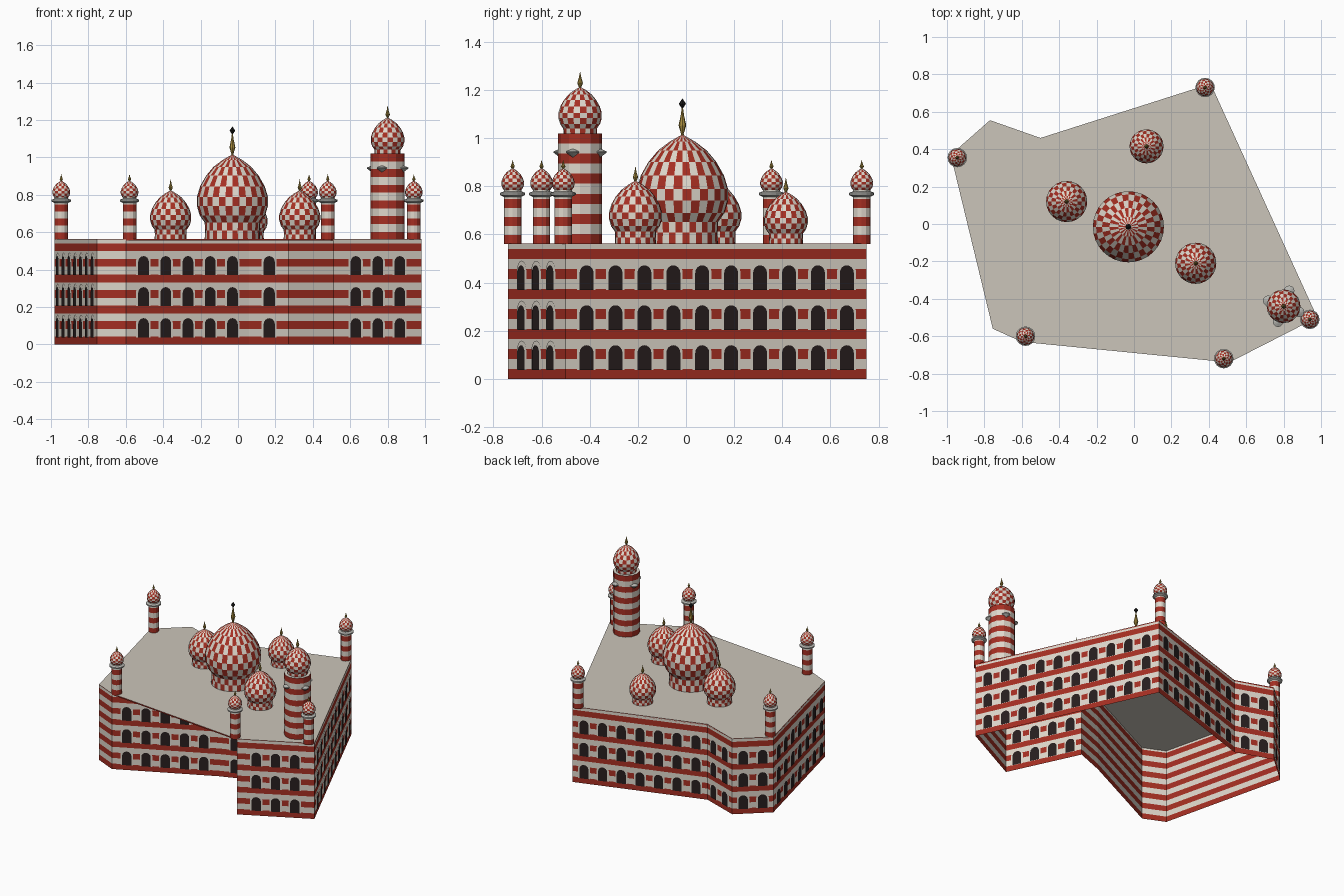
import bpy, bmesh
from math import sin, cos, pi, radians, hypot
from mathutils import Vector

if "Cube" in bpy.data.objects:
    bpy.data.objects.remove(bpy.data.objects["Cube"], do_unlink=True)


def material(name, rgb):
    m = bpy.data.materials.new(name)
    m.use_nodes = True
    m.diffuse_color = (*rgb, 1)
    node = next(n for n in m.node_tree.nodes if n.type == 'BSDF_PRINCIPLED')
    node.inputs["Base Color"].default_value = (*rgb, 1)
    return m


RED = material("brick red", (0.38, 0.028, 0.016))
WHITE = material("cream stone", (0.73, 0.68, 0.60))
ROOF = material("roof stone", (0.60, 0.56, 0.49))
DARK = material("window dark", (0.02, 0.013, 0.013))
GOLD = material("old gold", (0.38, 0.26, 0.05))
GREY = material("balcony grey", (0.46, 0.46, 0.43))
BLACK = material("black tip", (0.012, 0.012, 0.012))


def finish(name, bm, mats):
    mesh = bpy.data.meshes.new(name)
    bm.to_mesh(mesh)
    bm.free()
    for m in mats:
        mesh.materials.append(m)
    ob = bpy.data.objects.new(name, mesh)
    bpy.context.collection.objects.link(ob)
    return ob


def lathe(name, profile, centre, sides, mats, rule=lambda i, j: 0, turn=0.0):
    """Spin (radius, height) points; rule(side, row) picks the colour."""
    bm = bmesh.new()
    rings = []
    for r, z in profile:
        if r < 1e-4:
            rings.append([bm.verts.new((centre[0], centre[1], z))] * sides)
        else:
            angles = [turn + 2 * pi * i / sides for i in range(sides)]
            rings.append([bm.verts.new((centre[0] + r * cos(a),
                                        centre[1] + r * sin(a), z)) for a in angles])
    for j in range(len(rings) - 1):
        lo, hi = rings[j], rings[j + 1]
        for i in range(sides):
            k = (i + 1) % sides
            quad = list(dict.fromkeys((lo[i], lo[k], hi[k], hi[i])))
            if len(quad) > 2:
                bm.faces.new(quad).material_index = rule(i, j)
    return finish(name, bm, mats)


def checker(i, j):
    return (i + j) % 2


def bands(i, j):
    return j % 2


def finial(name, centre, z, height, radius):
    shape = [(0.5, 0), (0.35, 0.15), (1, 0.38), (0.45, 0.65), (0, 1)]
    lathe(name, [(r * radius, z + h * height) for r, h in shape], centre, 8, [GOLD])


# Onion dome outline in units of its widest radius
ONION = [(0.78, 0), (0.77, 0.25), (0.78, 0.48), (0.92, 0.68), (1, 0.95), (1, 1.2),
         (0.91, 1.5), (0.74, 1.8), (0.53, 2.05), (0.28, 2.24), (0, 2.4)]


def onion(name, centre, z, radius, sides, start=0):
    pts = [(r * radius, z + (h - ONION[start][1]) * radius) for r, h in ONION[start:]]
    lathe(name, pts, centre, sides, [RED, WHITE], checker)
    return pts[-1][1]


def striped_shaft(name, centre, r, z0, z1, count, sides):
    pts = [(r, z0 + (z1 - z0) * i / count) for i in range(count + 1)]
    lathe(name, pts + [(0, z1)], centre, sides, [RED, WHITE], bands)


# Footprint, counterclockwise; the second and third corners form the front recess
PLAN = [(-0.60, -0.63), (0.06, -0.31), (0.27, -0.23), (0.51, -0.74), (0.98, -0.50),
        (0.41, 0.75), (-0.50, 0.46), (-0.77, 0.555), (-0.98, 0.37), (-0.755, -0.56)]
INWARD_WALL = 2
TOP, BAND, PITCH = 0.56, 0.0415, 0.132

# Striped walls
bm = bmesh.new()
levels = [min(i * BAND, TOP) for i in range(15)]
for n, a in enumerate(PLAN):
    b = PLAN[(n + 1) % len(PLAN)]
    for s in range(14):
        lo, hi = levels[s], levels[s + 1]
        if hi - lo > 1e-4:
            f = bm.faces.new([bm.verts.new(p) for p in
                              ((*a, lo), (*b, lo), (*b, hi), (*a, hi))])
            f.material_index = s % 2
finish("walls", bm, [RED, WHITE])

# Roof slab, bridging the recess
bm = bmesh.new()
outline = PLAN[:1] + PLAN[3:]
low = [bm.verts.new((x, y, TOP - 0.006)) for x, y in outline]
high = [bm.verts.new((x, y, TOP + 0.003)) for x, y in outline]
bm.faces.new(high)
bm.faces.new(low[::-1])
for i in range(len(outline)):
    k = (i + 1) % len(outline)
    bm.faces.new((low[i], low[k], high[k], high[i])).material_index = 1
finish("roof", bm, [ROOF, RED])


def arch(bm, at, along, out, z, half, height, lift, mat):
    """One flat round-headed plate standing just off a wall."""
    spring = z + height - half
    pts = [(-half, z), (half, z)]
    pts += [(half * cos(pi * t / 8), spring + half * sin(pi * t / 8)) for t in range(9)]
    verts = []
    for u, h in pts:
        p = at + along * u + out * lift
        verts.append(bm.verts.new((p.x, p.y, h)))
    f = bm.faces.new(verts)
    f.material_index = mat
    f.normal_update()
    if f.normal.dot(Vector((out.x, out.y, 0))) < 0:
        f.normal_flip()


# Arched windows with cream surrounds, three storeys
bm = bmesh.new()
for n, a in enumerate(PLAN):
    a, b = Vector(a), Vector(PLAN[(n + 1) % len(PLAN)])
    length = (b - a).length
    if length < 0.2:
        continue
    along = (b - a) / length
    out = Vector((along.y, -along.x)) * (-1 if n == INWARD_WALL else 1)
    count = int(length / PITCH)
    for w in range(count):
        at = (a + b) / 2 + along * PITCH * (w - (count - 1) / 2)
        for storey in range(3):
            base = storey * 4 * BAND + 0.038
            arch(bm, at, along, out, base, 0.043, 0.121, 0.003, 0)
            arch(bm, at, along, out, base, 0.032, 0.102, 0.006, 1)
finish("windows", bm, [WHITE, DARK])

# Great dome with its spire and dark tip
hub = (-0.03, -0.015)
apex = onion("great_dome", hub, TOP, 0.19, 32)
finial("great_spire", hub, apex - 0.02, 0.15, 0.016)
lathe("spire_tip", [(0, 1.12), (0.015, 1.143), (0, 1.165)], hub, 8, [BLACK])

# Lesser domes
for tag, spot, r in (("right", (-0.36, 0.12), 0.11), ("front", (0.33, -0.21), 0.11),
                     ("back", (0.067, 0.415), 0.091)):
    apex = onion(tag + "_dome", spot, TOP, r, 24)
    finial(tag + "_dome_finial", spot, apex - 0.015, 0.075, 0.011)

# Slim corner turrets
for n, spot in enumerate([(0.94, -0.51), (0.38, 0.73), (-0.945, 0.355),
                          (-0.58, -0.60), (0.48, -0.72)]):
    tag = "turret_%d" % (n + 1)
    striped_shaft(tag + "_shaft", spot, 0.036, TOP, 0.785, 6, 12)
    lathe(tag + "_balcony", [(0.034, 0.755), (0.052, 0.764), (0.052, 0.773), (0.034, 0.78)],
          spot, 16, [GREY])
    apex = onion(tag + "_dome", spot, 0.785, 0.047, 16, 2)
    finial(tag + "_finial", spot, apex - 0.01, 0.045, 0.009)

# Tall tower with four small balconies
tower = (0.80, -0.44)
striped_shaft("tower_shaft", tower, 0.091, TOP, 1.02, 11, 12)
apex = onion("tower_dome", tower, 1.02, 0.09, 20, 1)
finial("tower_finial", tower, apex - 0.015, 0.08, 0.012)
for n in range(4):
    a = radians(-20 + 90 * n)
    spot = (tower[0] + 0.088 * cos(a), tower[1] + 0.088 * sin(a))
    lathe("tower_balcony_%d" % (n + 1),
          [(0, 0.92), (0.012, 0.928), (0.028, 0.94), (0.028, 0.945), (0.012, 0.952), (0, 0.956)],
          spot, 12, [GREY])
